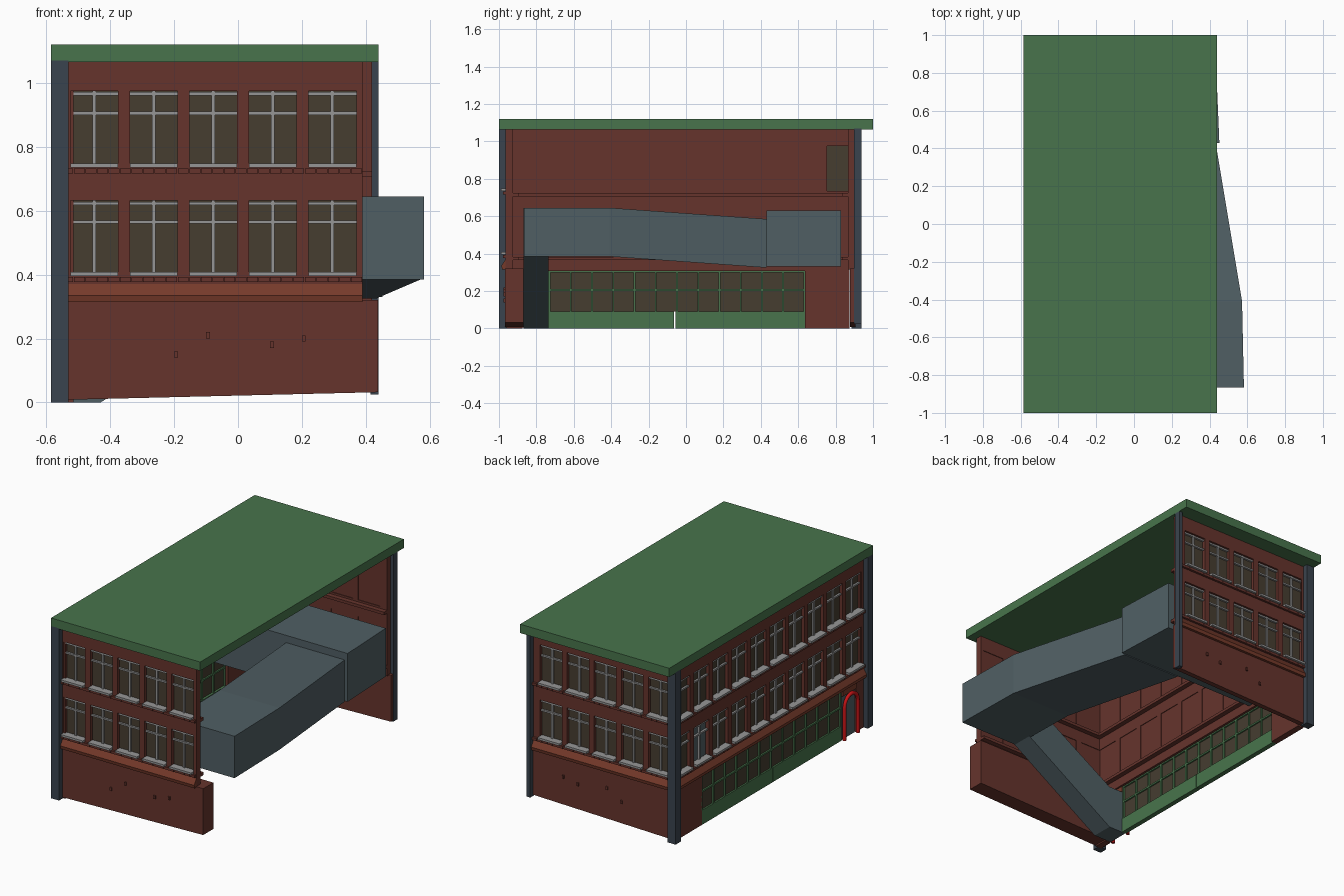
import bpy, bmesh, math
from mathutils import Vector

if "Cube" in bpy.data.objects:
    bpy.data.objects.remove(bpy.data.objects["Cube"])


def material(name, r, g, b):
    lin = lambda c: (c / 255 / 12.92) if c < 11 else ((c / 255 + 0.055) / 1.055) ** 2.4
    m = bpy.data.materials.new(name)
    m.diffuse_color = (lin(r), lin(g), lin(b), 1)
    m.use_nodes = True
    m.node_tree.nodes["Principled BSDF"].inputs["Base Color"].default_value = m.diffuse_color
    return m


BRICK = material("brick", 102, 52, 44)
TRIM = material("terracotta", 118, 58, 42)
GREEN = material("green", 72, 116, 76)
GLASS = material("glass", 70, 61, 48)
FRAME = material("frame_grey", 150, 150, 150)
SLATE = material("slate", 80, 95, 100)
STEEL = material("pillar_blue", 58, 68, 78)
RED = material("arch_red", 200, 20, 22)


def finish(name, bm, mat):
    bmesh.ops.recalc_face_normals(bm, faces=bm.faces)
    me = bpy.data.meshes.new(name)
    bm.to_mesh(me)
    bm.free()
    me.materials.append(mat)
    ob = bpy.data.objects.new(name, me)
    bpy.context.collection.objects.link(ob)
    return ob


def loft(name, rings, mat):
    """Skin a list of closed rings of points and cap both ends."""
    bm = bmesh.new()
    rows = [[bm.verts.new(p) for p in ring] for ring in rings]
    n = len(rows[0])
    for a, b in zip(rows, rows[1:]):
        for i in range(n):
            bm.faces.new((a[i], a[(i + 1) % n], b[(i + 1) % n], b[i]))
    bm.faces.new(rows[0])
    bm.faces.new(rows[-1])
    return finish(name, bm, mat)


def boxes(name, items, mat, place=lambda u, d, z: (u, d, z)):
    """Many boxes (u0, u1, d0, d1, z0, z1) in one object."""
    bm = bmesh.new()
    for u0, u1, d0, d1, z0, z1 in items:
        r = bmesh.ops.create_cube(bm, size=1)
        for v in r["verts"]:
            c = v.co + Vector((0.5, 0.5, 0.5))
            v.co = place(u0 + c.x * (u1 - u0), d0 + c.y * (d1 - d0), z0 + c.z * (z1 - z0))
    return finish(name, bm, mat)


FLOORS = [(0.395, 0.632), (0.735, 0.975)]
W = 0.15


def window_wall(name, place, u0, u1, centres, open_windows=(), no_panel=()):
    """Two rows of windows between brick piers; d is depth, outwards positive."""
    brick, glass, frames, sills, panels, ledge = [], [], [], [], [], []
    # horizontal bands
    for z0, z1 in ((0.315, FLOORS[0][0]), (FLOORS[0][1], FLOORS[1][0]), (FLOORS[1][1], 1.07)):
        brick.append((u0, u1, -0.04, 0, z0, z1))
    for f, (z0, z1) in enumerate(FLOORS):
        # piers
        edges = [u0] + [e for c in centres for e in (c - W / 2, c + W / 2)] + [u1]
        for a, b in zip(edges[::2], edges[1::2]):
            if b > a:
                brick.append((a, b, -0.04, 0, z0, z1))
        for k, c in enumerate(centres):
            a, b = c - W / 2, c + W / 2
            if (f, k) not in open_windows:
                glass.append((a, b, -0.026, -0.02, z0, z1))
                if (f, k) not in no_panel:
                    panels.append((a, b, -0.036, -0.027, z0, z1))
            frames.append((c - 0.006, c + 0.006, -0.022, -0.01, z0, z1))
            for z in (z0 + 0.17, z1 - 0.009):
                frames.append((a, b, -0.022, -0.008, z - 0.005, z + 0.005))
            sills.append((a, b, -0.02, 0.025, z0, z0 + 0.013))
        # brick course under the sills, and the floor ledge inside
        n = round((u1 - u0) / 0.036)
        s = (u1 - u0) / n
        ledge += [(u0 + i * s, u0 + (i + 1) * s - 0.002, -0.005, 0.014, z0 - 0.018, z0 - 0.002) for i in range(n)]
        ledge.append((u0, u1, -0.07, -0.035, z0 - 0.03, z0 - 0.012))
    boxes(name + "_wall", brick, BRICK, place)
    boxes(name + "_glass", glass, GLASS, place)
    boxes(name + "_inner_panels", panels, BRICK, place)
    boxes(name + "_window_frames", frames, FRAME, place)
    boxes(name + "_window_sills", sills, FRAME, place)
    boxes(name + "_ledges", ledge, BRICK, place)
    # sloping cornice over the ground floor
    prof = [(-0.01, 0.315), (0.018, 0.315), (0.022, 0.335), (0, 0.37), (-0.01, 0.37)]
    loft(name + "_cornice", [[place(u, d, z) for d, z in prof] for u in (u0, u1)], TRIM)


front = lambda u, d, z: (u, -0.965 - d, z)
back = lambda u, d, z: (u, 0.905 + d, z)
left = lambda u, d, z: (-0.555 - d, u, z)

ends = [-0.45 + 0.1863 * i for i in range(5)]
side = [-0.855 + 0.187 * i for i in range(10)]
window_wall("front", front, -0.55, 0.39, ends)
window_wall("back", back, -0.55, 0.42, ends)
window_wall("side", left, -0.96, 0.905, side, open_windows={(0, 8)}, no_panel={(1, 9)})

# blank ground floor end walls with a sloping bottom edge
outline = [(-0.55, 0.008), (0.438, 0.032), (0.438, 0.32), (-0.55, 0.32)]
for name, y0, y1 in (("front_base_wall", -0.967, -0.868), ("back_base_wall", 0.876, 0.907)):
    loft(name, [[(x, y, z) for x, z in outline] for y in (y0, y1)], BRICK)
loose = [(0.1, 0.17), (0.2, 0.19), (-0.2, 0.14), (-0.1, 0.2)]
for name, fn in (("front_loose_bricks", front), ("back_loose_bricks", back)):
    boxes(name, [(x, x + 0.012, 0, 0.01, z, z + 0.02) for x, z in loose], BRICK, fn)

# side ground floor: brick ends and shopfront
boxes("side_base_wall", [(0.635, 0.875, -0.04, 0, 0, 0.32), (-0.96, -0.875, -0.04, 0, 0, 0.32)], BRICK, left)
boxes("side_lintel", [(-0.96, 0.875, -0.04, 0, 0.308, 0.325)], BRICK, left)
boxes("door_lintel", [(-0.875, -0.735, -0.03, 0.008, 0.275, 0.315)], TRIM, left)
shop = [(-0.735, -0.063, -0.03, 0.0, 0, 0.09), (-0.057, 0.635, -0.03, 0.0, 0, 0.09),
        (-0.735, 0.635, -0.025, 0.0, 0.2, 0.21), (-0.735, 0.635, -0.025, 0.0, 0.3, 0.31)]
shop += [(y - 0.005, y + 0.005, -0.025, 0.0, 0.09, 0.31) for y in (-0.73 + 0.1136 * i for i in range(13))]
boxes("shopfront_frame", shop, GREEN, left)
boxes("shopfront_glass", [(-0.735, 0.635, -0.016, -0.01, 0.09, 0.305)], GLASS, left)

# red arch round the door
curve = bpy.data.curves.new("door_arch", "CURVE")
curve.dimensions = "3D"
curve.bevel_depth = 0.012
curve.bevel_resolution = 1
curve.use_fill_caps = True
r, yc, zc = 0.066, -0.805, 0.205
path = [(yc - r, 0.005)]
path += [(yc - r * math.cos(t), zc + r * math.sin(t)) for t in (math.pi * i / 10 for i in range(11))]
path += [(yc + r, 0.005)]
sp = curve.splines.new("POLY")
sp.points.add(len(path) - 1)
for p, (y, z) in zip(sp.points, path):
    p.co = (-0.572, y, z, 1)
curve.materials.append(RED)
bpy.context.collection.objects.link(bpy.data.objects.new("door_arch", curve))

# enclosed stair from the door up to the passage
stair = [(-0.55, 0), (-0.43, 0), (0.18, 0.385), (0.18, 0.643), (-0.43, 0.27), (-0.55, 0.27)]
loft("stair_tunnel", [[(x, y, z) for x, z in stair] for y in (-0.868, -0.735)], SLATE)

# upper passage running backwards, then the room behind it
stations = [(-0.865, 0.17, 0.582, 0.385), (-0.41, 0.16, 0.572, 0.385), (0.43, 0.03, 0.432, 0.325)]
loft("upper_passage", [[(a, y, z), (b, y, z), (b, y, z + 0.26), (a, y, z + 0.26)]
                       for y, a, b, z in stations], SLATE)
loft("rear_room", [[(-0.53, y, 0.33), (b, y, 0.33), (b, y, 0.63), (-0.53, y, 0.63)]
                   for y, b in ((0.43, 0.452), (0.83, 0.435))], SLATE)

# corner pillars and roof
boxes("corner_pillars", [(-0.585, -0.53, -1, -0.95, 0, 1.07),
                         (-0.585, -0.53, 0.885, 0.937, 0, 1.07),
                         (0.415, 0.44, 0.897, 0.937, 0.025, 1.07)], STEEL)
boxes("roof", [(-0.585, 0.44, -1, 1, 1.065, 1.12)], GREEN)
